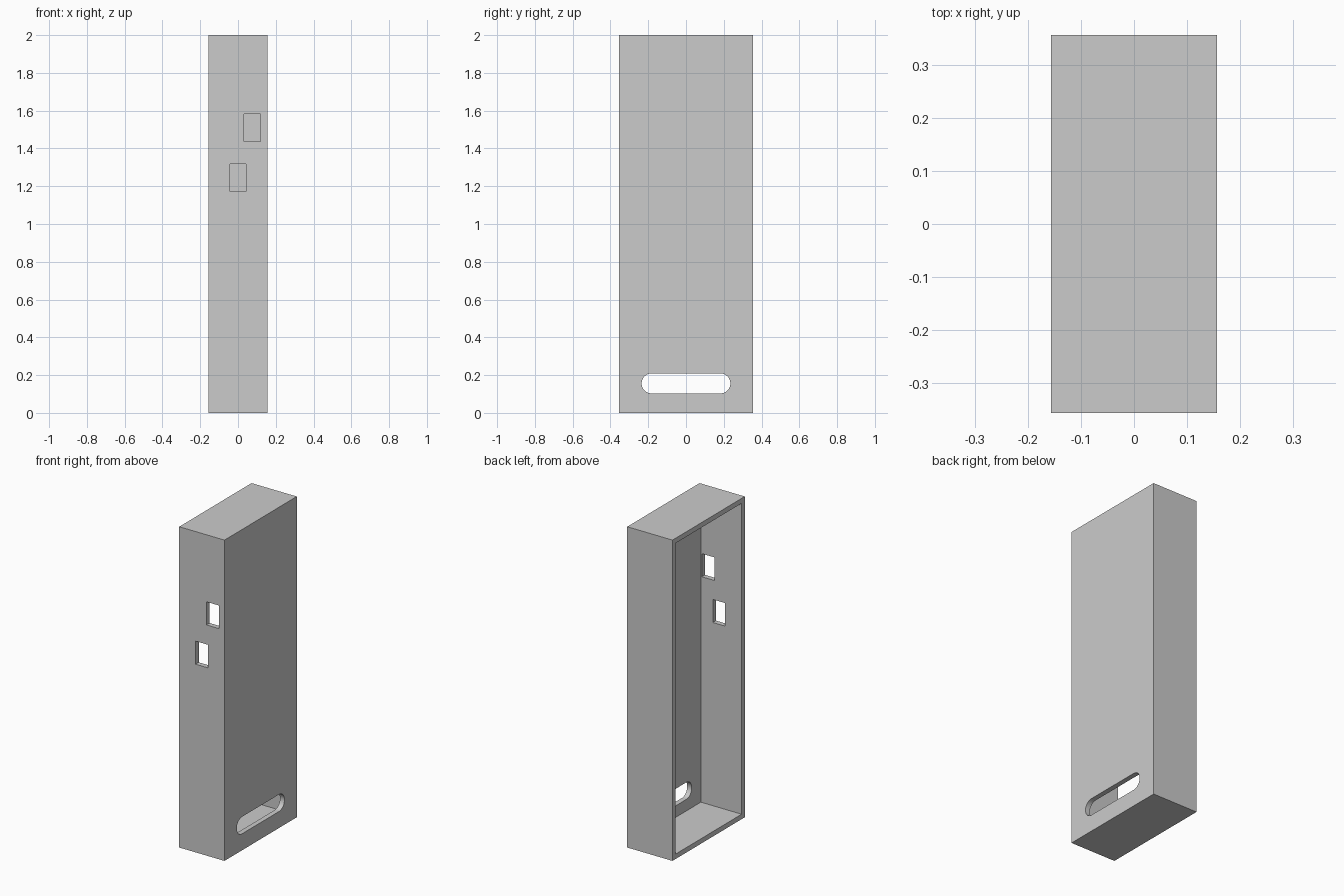
import bpy
import bmesh
import math

if "Cube" in bpy.data.objects:
    bpy.data.objects.remove(bpy.data.objects["Cube"])

W, D, H, T = 0.312, 0.712, 2.0, 0.031   # outer size and wall thickness


def make_object(name, bm):
    bmesh.ops.recalc_face_normals(bm, faces=bm.faces)
    mesh = bpy.data.meshes.new(name)
    bm.to_mesh(mesh)
    bm.free()
    obj = bpy.data.objects.new(name, mesh)
    bpy.context.collection.objects.link(obj)
    return obj


def box(name, x0, x1, y0, y1, z0, z1):
    bm = bmesh.new()
    bmesh.ops.create_cube(bm, size=1)
    for v in bm.verts:
        v.co = ((x0 + x1) / 2 + v.co.x * (x1 - x0),
                (y0 + y1) / 2 + v.co.y * (y1 - y0),
                (z0 + z1) / 2 + v.co.z * (z1 - z0))
    return make_object(name, bm)


def slot(name, x0, x1, half_length, radius, z, steps=24):
    bm = bmesh.new()
    verts = []
    for side in (1, -1):
        for i in range(steps + 1):
            a = math.pi * i / steps - math.pi / 2
            verts.append(bm.verts.new((x0,
                                       side * (half_length - radius + radius * math.cos(a)),
                                       z + side * radius * math.sin(a))))
    face = bm.faces.new(verts)
    ext = bmesh.ops.extrude_face_region(bm, geom=[face], use_keep_orig=True)
    for v in ext["geom"]:
        if isinstance(v, bmesh.types.BMVert):
            v.co.x = x1
    return make_object(name, bm)


# Outer casing
casing = box("casing", -W / 2, W / 2, -D / 2, D / 2, 0, H)

# Hollow interior, open on the left side
cutters = [box("cavity_cutter", -W, W / 2 - T, -D / 2 + T, D / 2 - T, T, H - T)]

# Two rectangular windows in the front wall
for x, z in ((0.075, 1.51), (0.0, 1.245)):
    cutters.append(box("window_cutter", x - 0.043, x + 0.043,
                       -D / 2 - 0.05, -D / 2 + 0.1, z - 0.072, z + 0.072))

# Rounded slot low in the right wall
cutters.append(slot("slot_cutter", W / 2 - 0.1, W / 2 + 0.05, 0.235, 0.053, 0.156))

bpy.context.view_layer.objects.active = casing
casing.select_set(True)
for cutter in cutters:
    cutter.hide_render = True
    mod = casing.modifiers.new("cut", 'BOOLEAN')
    mod.operation = 'DIFFERENCE'
    mod.solver = 'EXACT'
    mod.object = cutter
    bpy.ops.object.modifier_apply(modifier=mod.name)
    bpy.data.objects.remove(cutter, do_unlink=True)

bpy.ops.object.shade_smooth_by_angle(angle=math.radians(30))
